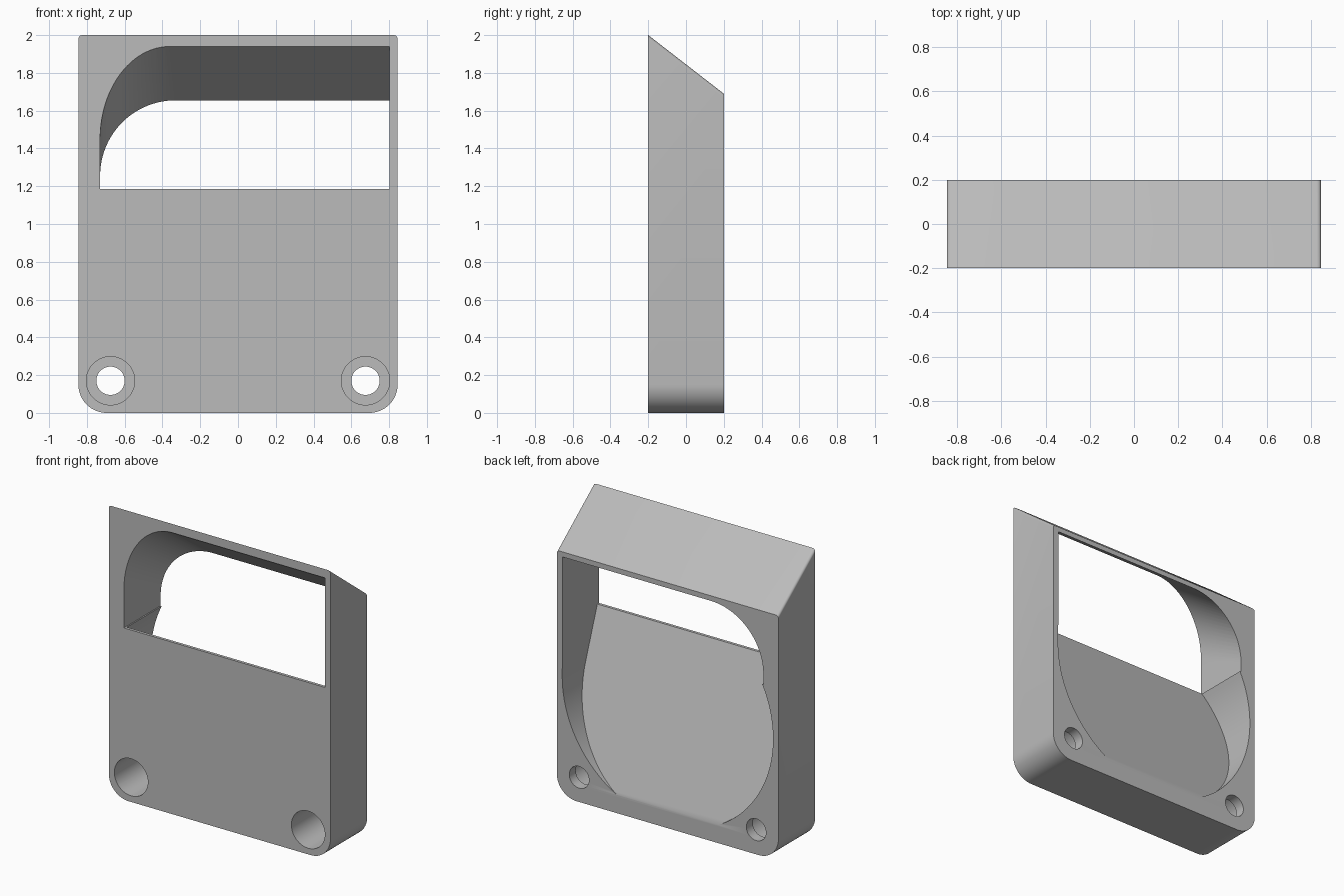
import bpy
import bmesh
from math import sin, cos, pi, sqrt, asin

if "Cube" in bpy.data.objects:
    bpy.data.objects.remove(bpy.data.objects["Cube"])

grey = bpy.data.materials.new("plain grey")
grey.use_nodes = True
colour = (0.5, 0.5, 0.5, 1)
grey.diffuse_color = colour
grey.node_tree.nodes["Principled BSDF"].inputs["Base Color"].default_value = colour

HALF_W, HALF_D, HEIGHT, DROP = 0.845, 0.2, 2.0, 0.31


def arc(cx, cz, rx, rz, start, end, steps=24):
    """Points on an elliptical arc in the xz plane."""
    angles = [start + (end - start) * i / steps for i in range(steps + 1)]
    return [(cx + rx * cos(a), cz + rz * sin(a)) for a in angles]


def loft(name, front, back):
    """Closed solid between two matching loops of 3D points."""
    bm = bmesh.new()
    a = [bm.verts.new(p) for p in front]
    b = [bm.verts.new(p) for p in back]
    bm.faces.new(a)
    bm.faces.new(b[::-1])
    for i in range(len(a)):
        j = (i + 1) % len(a)
        bm.faces.new((a[i], b[i], b[j], a[j]))
    bmesh.ops.recalc_face_normals(bm, faces=bm.faces)
    mesh = bpy.data.meshes.new(name)
    bm.to_mesh(mesh)
    bm.free()
    mesh.materials.append(grey)
    obj = bpy.data.objects.new(name, mesh)
    bpy.context.collection.objects.link(obj)
    return obj


def at_depth(points, y):
    return [(x, y, z) for x, z in points]


# Housing block: large lower corners, tiny upper corners, sloping top
R, r = 0.15, 0.02
outline = (arc(HALF_W - r, HEIGHT - r, r, r, 0, pi / 2, 5)
           + arc(r - HALF_W, HEIGHT - r, r, r, pi / 2, pi, 5)
           + arc(R - HALF_W, R, R, R, pi, 1.5 * pi, 16)
           + arc(HALF_W - R, R, R, R, 1.5 * pi, 2 * pi, 16))
back_outline = [(x, z - DROP if z > 1 else z) for x, z in outline]
housing = loft("housing", at_depth(outline, -HALF_D), at_depth(back_outline, HALF_D))

# Duct: window with one round corner, its roof falling towards the back
SILL, LEFT, RIGHT = 1.185, 0.802, -0.73


def window(top, rx, rz):
    corner = arc(RIGHT + rx, top - rz, rx, rz, pi / 2, pi, 24)
    return [(LEFT, SILL), (LEFT, top)] + corner + [(RIGHT, SILL)]


front_window = at_depth(window(1.94, 0.37, 0.49), -HALF_D)
back_window = at_depth(window(1.655, 0.40, 0.40), HALF_D)


def extend(p, q, t=0.1):
    """Carry the line from p through q a little further."""
    return tuple(b + (b - a) * t for a, b in zip(p, q))


duct = loft("duct_cutter",
            [extend(b, f) for f, b in zip(front_window, back_window)],
            [extend(f, b) for f, b in zip(front_window, back_window)])

# Ramped cavity: round below, flat-bottomed, getting shallower downwards
RAD, MID, FLOOR = 0.804, 0.83, 0.127
low = asin((MID - FLOOR) / RAD)
high = asin((SILL - MID) / RAD)
cavity_outline = ([(RIGHT + 0.03, 1.3), (LEFT - 0.02, 1.3), (LEFT, SILL)]
                  + arc(0, MID, RAD, RAD, 0, -low, 28)
                  + arc(0, MID, RAD, RAD, low - pi, -pi - high, 40))


def ramp(z):
    return -0.18 + 0.38 * (SILL - z) / (SILL - FLOOR)


cavity = loft("cavity_cutter",
              [(x, ramp(z), z) for x, z in cavity_outline],
              at_depth(cavity_outline, 0.26))

# Screw holes with deep counterbores from the front
cutters = [duct, cavity]
for side in (-1, 1):
    for radius, y0, y1 in ((0.128, -0.3, 0.13), (0.075, 0.0, 0.3)):
        ring = arc(side * 0.675, 0.17, radius, radius, 0, 2 * pi, 48)[:-1]
        cutters.append(loft("hole_cutter", at_depth(ring, y0), at_depth(ring, y1)))

# Cut everything out of the housing
bpy.ops.object.select_all(action="DESELECT")
bpy.context.view_layer.objects.active = housing
housing.select_set(True)
for cutter in cutters:
    cutter.hide_render = True
    cut = housing.modifiers.new("cut", "BOOLEAN")
    cut.operation = "DIFFERENCE"
    cut.solver = "EXACT"
    cut.object = cutter
    bpy.ops.object.modifier_apply(modifier=cut.name)
    bpy.data.objects.remove(cutter)

bpy.ops.object.shade_smooth_by_angle(angle=pi / 6)
